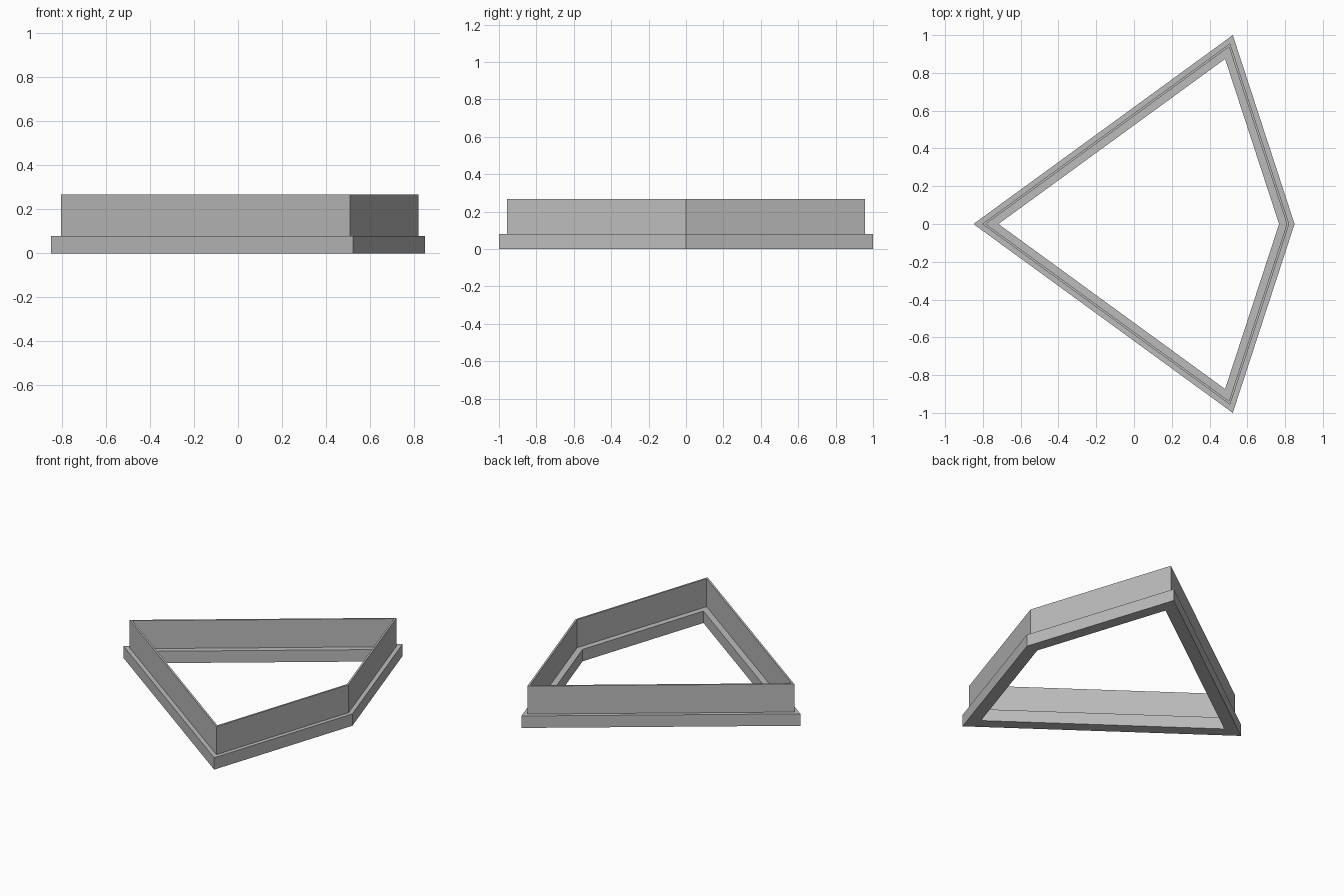
import bpy, bmesh
from mathutils import Vector

cube = bpy.data.objects.get("Cube")
if cube:
    bpy.data.objects.remove(cube, do_unlink=True)

grey = bpy.data.materials.new("plain grey")
grey.use_nodes = True
colour = (0.5, 0.5, 0.5, 1)
grey.diffuse_color = colour
grey.node_tree.nodes["Principled BSDF"].inputs["Base Color"].default_value = colour

# Kite outline, counter-clockwise
KITE = [Vector(p) for p in ((-0.85, 0), (0.523, -1), (0.85, 0), (0.523, 1))]


def inset(points, distance):
    """Move every edge of a convex outline inwards by the same distance."""
    result = []
    for i, p in enumerate(points):
        a = (p - points[i - 1]).normalized()
        b = (points[(i + 1) % len(points)] - p).normalized()
        na, nb = Vector((-a.y, a.x)), Vector((-b.y, b.x))
        result.append(p + (na + nb) * distance / (1 + na.dot(nb)))
    return result


def ring(name, outer, inner, bottom, top):
    """Sweep a rectangular section around the kite with mitred corners."""
    bm = bmesh.new()
    section = ((outer, bottom), (inner, bottom), (inner, top), (outer, top))
    loops = [[bm.verts.new((p.x, p.y, z)) for p in inset(KITE, d)] for d, z in section]
    for i, loop in enumerate(loops):
        other = loops[i - 1]
        for j in range(len(KITE)):
            bm.faces.new((loop[j - 1], loop[j], other[j], other[j - 1]))
    bmesh.ops.recalc_face_normals(bm, faces=bm.faces)
    mesh = bpy.data.meshes.new(name)
    bm.to_mesh(mesh)
    bm.free()
    mesh.materials.append(grey)
    obj = bpy.data.objects.new(name, mesh)
    bpy.context.collection.objects.link(obj)


# Wide low base and the thin wall standing on it
ring("base_frame", 0, 0.078, 0, 0.08)
ring("upright_wall", 0.027, 0.039, 0.08, 0.268)
